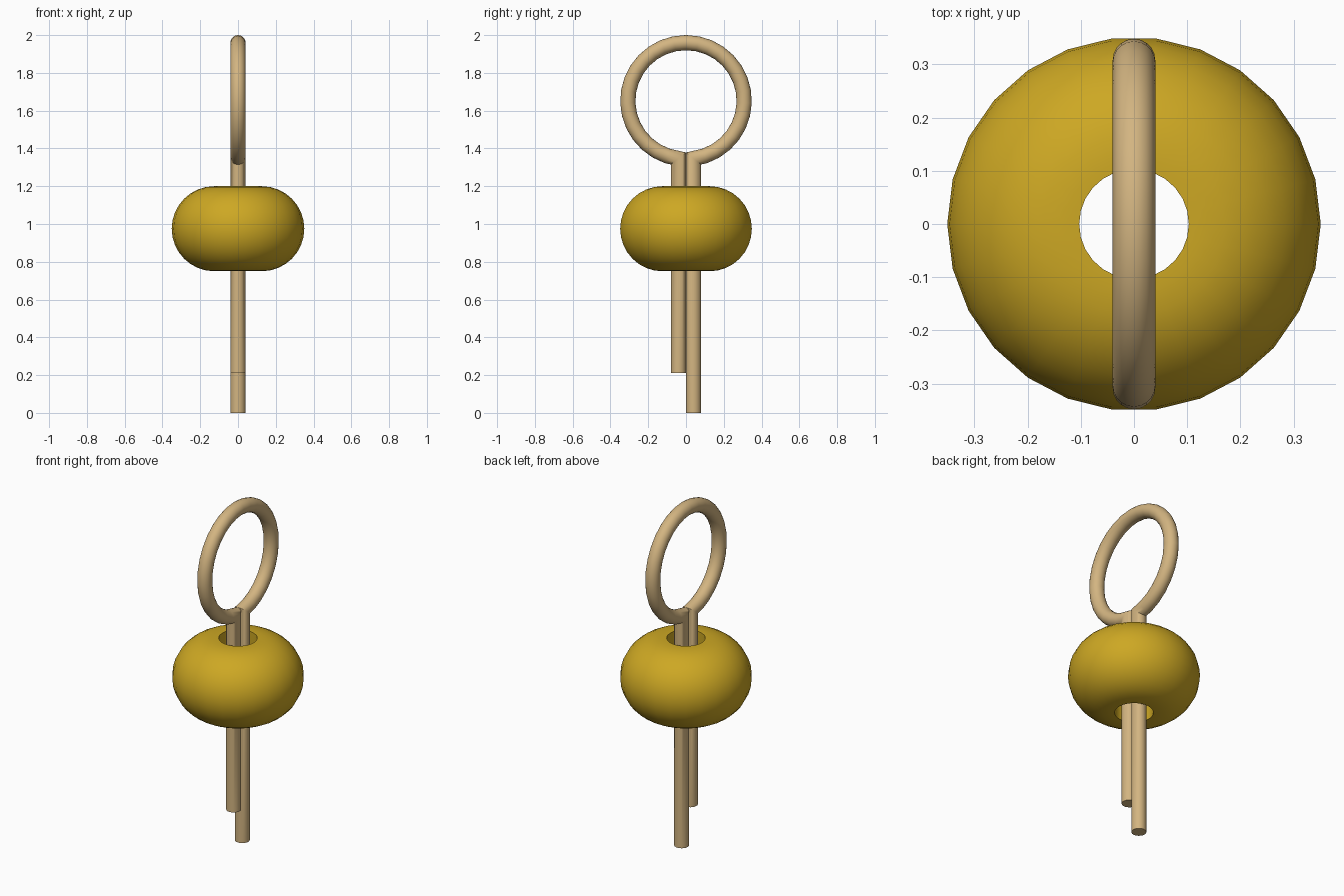
import bpy, bmesh, math
from mathutils import Vector

if "Cube" in bpy.data.objects:
    bpy.data.objects.remove(bpy.data.objects["Cube"])


def material(name, rgb):
    m = bpy.data.materials.new(name)
    m.use_nodes = True
    m.diffuse_color = (*rgb, 1)
    m.node_tree.nodes["Principled BSDF"].inputs["Base Color"].default_value = (*rgb, 1)
    return m


def finish(bm, name, mat):
    bmesh.ops.recalc_face_normals(bm, faces=bm.faces[:])
    mesh = bpy.data.meshes.new(name)
    bm.to_mesh(mesh)
    bm.free()
    obj = bpy.data.objects.new(name, mesh)
    bpy.context.collection.objects.link(obj)
    mesh.materials.append(mat)
    bpy.ops.object.select_all(action='DESELECT')
    obj.select_set(True)
    bpy.context.view_layer.objects.active = obj
    bpy.ops.object.shade_smooth_by_angle(angle=math.radians(35))
    return obj


def bridge(bm, a, b):
    n = len(a)
    for i in range(n):
        j = (i + 1) % n
        bm.faces.new((a[i], a[j], b[j], b[i]))


def sweep(name, path, radius, mat, sides=20):
    """Round wire along a path in the YZ plane, with mitred corners."""
    bm = bmesh.new()
    rings = []
    for k, p in enumerate(path):
        d_in = (p - path[k - 1]).normalized() if k else None
        d_out = (path[k + 1] - p).normalized() if k < len(path) - 1 else d_in
        d_in = d_in or d_out
        tangent = (d_in + d_out).normalized()
        side = Vector((-tangent.y, tangent.x)) / tangent.dot(d_in)
        ring = []
        for i in range(sides):
            a = math.tau * i / sides
            q = p + side * radius * math.cos(a)
            ring.append(bm.verts.new((radius * math.sin(a), q.x, q.y)))
        rings.append(ring)
    for a, b in zip(rings, rings[1:]):
        bridge(bm, a, b)
    bm.faces.new(rings[0])
    bm.faces.new(rings[-1])
    return finish(bm, name, mat)


def lathe(name, profile, mat, segments):
    """Closed (radius, z) profile turned around the Z axis."""
    bm = bmesh.new()
    rings = []
    for i in range(segments):
        a = math.tau * i / segments
        rings.append([bm.verts.new((r * math.cos(a), r * math.sin(a), z))
                      for r, z in profile])
    for i in range(segments):
        bridge(bm, rings[i], rings[(i + 1) % segments])
    return finish(bm, name, mat)


tan = material("tan wire", (0.65, 0.46, 0.22))
gold = material("gold bead", (0.61, 0.39, 0.017))

# Split pin: short leg, round eye, long leg in one bent wire
WIRE, EYE, EYE_Z = 0.04, 0.308, 1.652
start = math.asin(WIRE / EYE)
steps = 30
path = [Vector((-WIRE, 0.21))]
for i in range(steps + 1):
    t = start + (math.tau - 2 * start) * i / steps
    path.append(Vector((-EYE * math.sin(t), EYE_Z - EYE * math.cos(t))))
path.append(Vector((WIRE, 0.0)))
sweep("split_pin", path, WIRE, tan)

# Bead: half-round outer wall with a straight hole through the middle
HOLE, ROUND, BEAD_Z = 0.103, 0.225, 0.975
profile = [(HOLE, BEAD_Z - ROUND)]
for i in range(17):
    a = -math.pi / 2 + math.pi * i / 16
    profile.append((0.126 + ROUND * math.cos(a), BEAD_Z + ROUND * math.sin(a)))
profile.append((HOLE, BEAD_Z + ROUND))
lathe("bead", profile, gold, 26)
